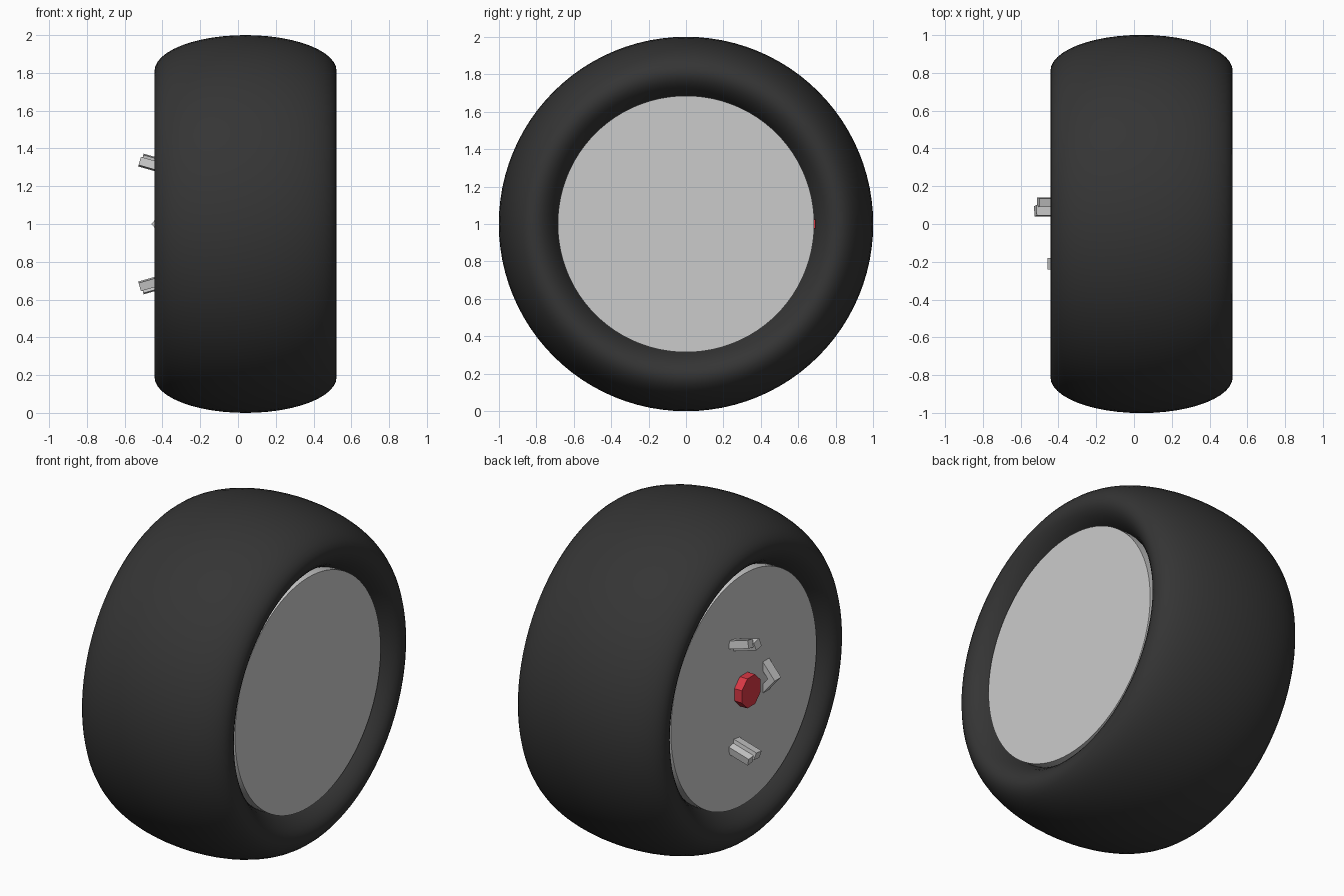
import bpy, math
from mathutils import Matrix, Vector

if "Cube" in bpy.data.objects:
    bpy.data.objects.remove(bpy.data.objects["Cube"])

CX = 0.04          # middle of the wheel along its axle
FACE = -0.38       # x of the outer hub face


def material(name, rgb):
    m = bpy.data.materials.new(name)
    m.diffuse_color = (*rgb, 1)
    m.use_nodes = True
    m.node_tree.nodes["Principled BSDF"].inputs["Base Color"].default_value = m.diffuse_color
    return m


black = material("rubber", (0.035, 0.035, 0.035))
red = material("red", (0.7, 0.04, 0.06))


def cylinder(name, x0, x1, r, sides, mat=None, spin=0):
    bpy.ops.mesh.primitive_cylinder_add(vertices=sides, radius=r, depth=x1 - x0)
    ob = bpy.context.object
    ob.name = name
    ob.data.transform(Matrix.Rotation(spin, 4, 'X') @ Matrix.Rotation(math.pi / 2, 4, 'Y'))
    ob.location = ((x0 + x1) / 2, 0, 1)
    if mat:
        ob.data.materials.append(mat)
    return ob


def box(name, loc, size, tilt=0, roll=0, mat=None):
    bpy.ops.mesh.primitive_cube_add(size=1)
    ob = bpy.context.object
    ob.name = name
    ob.data.transform(Matrix.Rotation(tilt, 4, 'Y') @ Matrix.Rotation(roll, 4, 'X')
                      @ Matrix.Diagonal((*size, 1)))
    ob.location = Vector(loc)
    if mat:
        ob.data.materials.append(mat)
    return ob


# Tyre: torus stretched along the axle
bpy.ops.mesh.primitive_torus_add(major_segments=96, minor_segments=48,
                                 major_radius=0.81, minor_radius=0.19)
tyre = bpy.context.object
tyre.name = "tyre"
tyre.data.transform(Matrix.Rotation(math.pi / 2, 4, 'Y') @ Matrix.Diagonal((1, 1, 0.482 / 0.19, 1)))
tyre.location = (CX, 0, 1)
tyre.data.materials.append(black)
bpy.ops.object.shade_smooth()

# Hub drum filling the tyre
cylinder("hub", FACE, 0.46, 0.685, 96)
bpy.ops.object.shade_smooth_by_angle(angle=math.radians(30))

# Red centre cap
cylinder("centre_cap", FACE - 0.05, FACE + 0.05, 0.095, 8, red, math.pi / 8)

# Paired bars leaning outward, mirrored above and below the cap
for s, side in ((1, "upper"), (-1, "lower")):
    lean = math.radians(16) * s
    box(f"{side}_bar_inner", (-0.43, 0.07, 1 + s * 0.304), (0.19, 0.055, 0.045), lean, -0.15 * s)
    box(f"{side}_bar_outer", (-0.42, 0.115, 1 + s * 0.323), (0.18, 0.045, 0.045), lean, 0.15 * s)

# Low chevron beside the cap
for s, side in ((1, "upper"), (-1, "lower")):
    box(f"{side}_chevron_bar", (-0.405, -0.21, 1 + s * 0.036), (0.035, 0.06, 0.12),
        math.radians(40) * s)

# Small red block peeking out of the hub rim
box("rim_block", (0.42, 0.672, 1), (0.04, 0.04, 0.05), mat=red)
